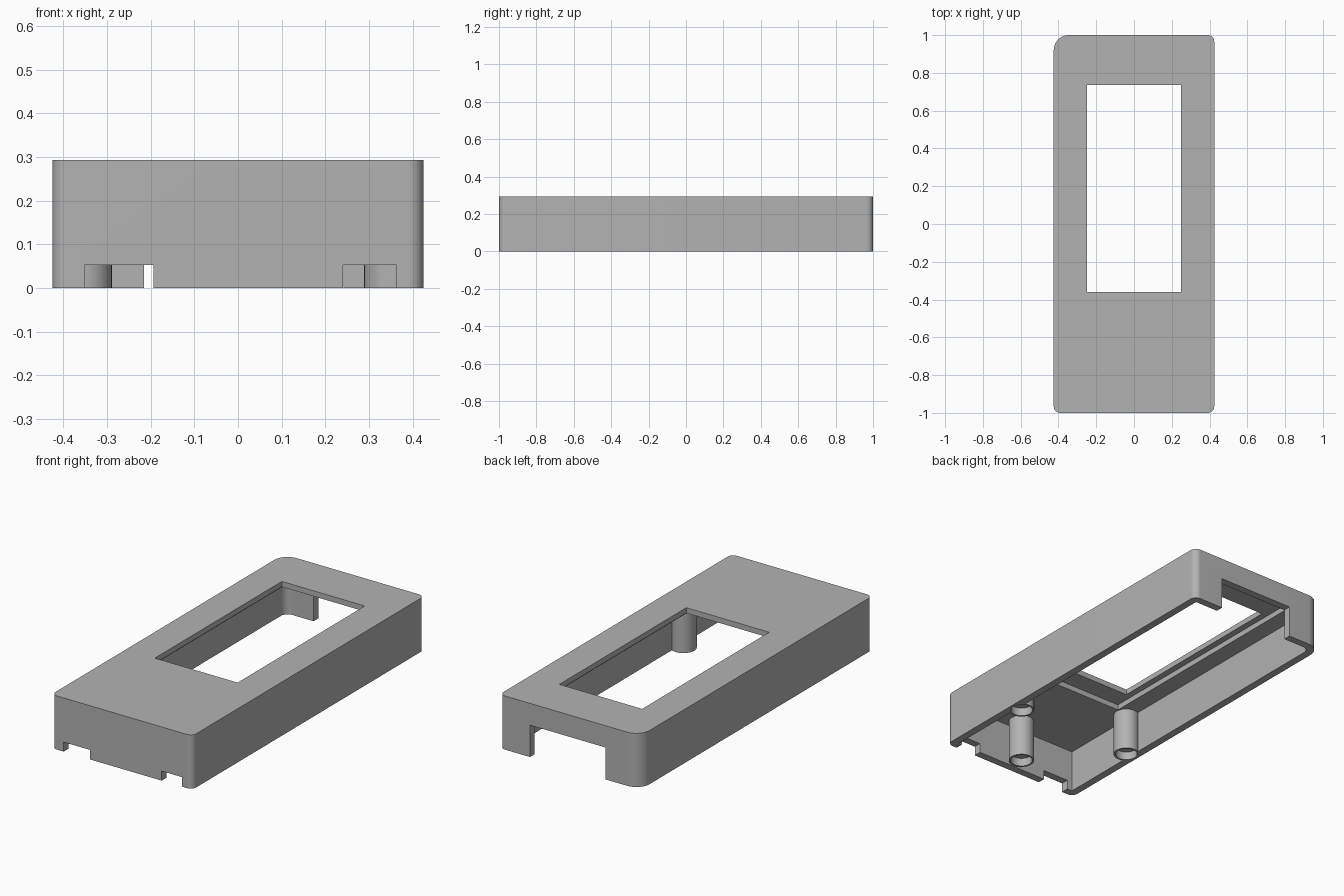
import bpy
import bmesh
from math import cos, sin, pi, radians

cube = bpy.data.objects.get("Cube")
if cube:
    bpy.data.objects.remove(cube, do_unlink=True)

grey = bpy.data.materials.new("plain grey")
grey.use_nodes = True
grey.diffuse_color = (0.45, 0.45, 0.45, 1)
grey.node_tree.nodes["Principled BSDF"].inputs["Base Color"].default_value = grey.diffuse_color

W, L, H = 0.425, 1.0, 0.293   # half width, half length, height
WALL = 0.042
CEILING = 0.233               # underside of the top plate
WINDOW_LIP = 0.263            # underside of the thin lip around the window


def block(name, x0, x1, y0, y1, z0, z1, radii=(0, 0, 0, 0)):
    """Upright prism; corner radii run from +x+y counterclockwise."""
    bm = bmesh.new()
    corners = [(x1, y1, -1, -1), (x0, y1, 1, -1), (x0, y0, 1, 1), (x1, y0, -1, 1)]
    verts = []
    for i, ((x, y, sx, sy), r) in enumerate(zip(corners, radii)):
        steps = 12 if r else 0
        for k in range(steps + 1):
            a = pi / 2 * (i + k / max(steps, 1))
            px = x + sx * r + r * cos(a) if r else x
            py = y + sy * r + r * sin(a) if r else y
            verts.append(bm.verts.new((px, py, z0)))
    return extrude(name, bm, verts, z1 - z0)


def cylinder(name, x, y, r, z0, z1):
    bm = bmesh.new()
    verts = [bm.verts.new((x + r * cos(2 * pi * k / 40), y + r * sin(2 * pi * k / 40), z0))
             for k in range(40)]
    return extrude(name, bm, verts, z1 - z0)


def extrude(name, bm, verts, height):
    face = bm.faces.new(verts)
    top = bmesh.ops.extrude_face_region(bm, geom=[face])["geom"]
    bmesh.ops.translate(bm, vec=(0, 0, height),
                        verts=[g for g in top if isinstance(g, bmesh.types.BMVert)])
    bmesh.ops.recalc_face_normals(bm, faces=bm.faces)
    mesh = bpy.data.meshes.new(name)
    bm.to_mesh(mesh)
    bm.free()
    mesh.materials.append(grey)
    ob = bpy.data.objects.new(name, mesh)
    bpy.context.collection.objects.link(ob)
    return ob


def combine(target, tool, operation):
    """Apply a boolean and discard the tool."""
    bpy.context.view_layer.objects.active = target
    mod = target.modifiers.new(operation, "BOOLEAN")
    mod.operation, mod.solver, mod.object = operation, "EXACT", tool
    bpy.ops.object.modifier_apply(modifier=mod.name)
    bpy.data.objects.remove(tool, do_unlink=True)


# Outer body, with one larger corner at the back
case = block("case_shell", -W, W, -L, L, 0, H, (0.035, 0.08, 0.035, 0.035))

# Open underside, display pocket and window
cuts = [
    block("cavity", -W + WALL, W - WALL, -L + WALL, L - WALL, -0.1, CEILING, (0, 0.04, 0, 0)),
    block("display_pocket", -0.285, 0.285, -0.47, 0.9, 0.1, WINDOW_LIP),
    block("window", -0.25, 0.25, -0.36, 0.735, 0.1, 0.4),
    # Wide opening at the back and two notches at the front
    block("back_opening", -0.215, 0.242, 0.9, 1.1, -0.1, 0.174),
    block("front_notch_right", -0.352, -0.194, -1.1, -0.95, -0.1, 0.052),
    block("front_notch_left", 0.24, 0.363, -1.1, -0.95, -0.1, 0.052),
]
for cut in cuts:
    combine(case, cut, "DIFFERENCE")

# Mounting posts under the top plate, each with a shallow socket
posts = [(-0.355, -0.485), (0.355, -0.485), (0.02, -0.885)]
for x, y in posts:
    combine(case, cylinder("post", x, y, 0.066, 0, 0.25), "UNION")
for x, y in posts:
    combine(case, cylinder("socket", x, y, 0.056, -0.1, 0.045), "DIFFERENCE")

bpy.ops.object.select_all(action="DESELECT")
case.select_set(True)
bpy.context.view_layer.objects.active = case
bpy.ops.object.shade_smooth_by_angle(angle=radians(30))
